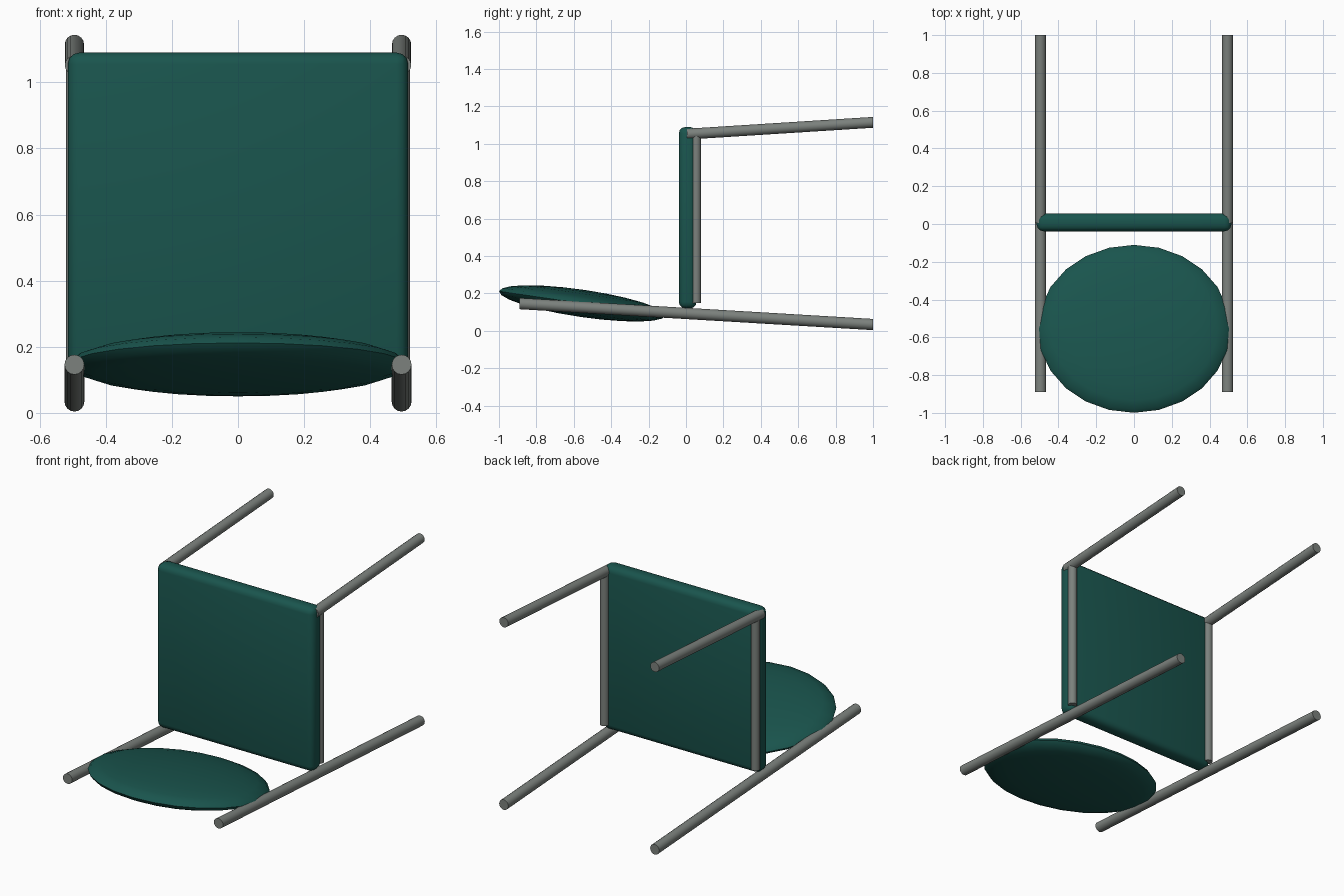
import bpy, bmesh, math
from mathutils import Vector, Matrix

if "Cube" in bpy.data.objects:
    bpy.data.objects.remove(bpy.data.objects["Cube"])


def material(name, rgb):
    m = bpy.data.materials.new(name)
    m.diffuse_color = (*rgb, 1)
    m.use_nodes = True
    m.node_tree.nodes["Principled BSDF"].inputs["Base Color"].default_value = m.diffuse_color
    return m


TEAL = material("teal_fabric", (0.01, 0.09, 0.075))
STEEL = material("steel", (0.2, 0.22, 0.205))


def finish(name, bm, mat, angle=40):
    mesh = bpy.data.meshes.new(name)
    bm.to_mesh(mesh)
    bm.free()
    mesh.materials.append(mat)
    ob = bpy.data.objects.new(name, mesh)
    bpy.context.collection.objects.link(ob)
    bpy.ops.object.select_all(action='DESELECT')
    ob.select_set(True)
    bpy.context.view_layer.objects.active = ob
    bpy.ops.object.shade_smooth_by_angle(angle=math.radians(angle))
    return ob


def tube(name, a, b, r=0.03, r2=None):
    """Round bar from a to b whose ends are cut square to its main axis."""
    a, b = Vector(a), Vector(b)
    d = b - a
    axis = max(range(3), key=lambda i: abs(d[i]))
    bm = bmesh.new()
    rings = []
    for p, rad in ((a, r), (b, r2 or r)):
        ring = []
        for i in range(16):
            t = 2 * math.pi * i / 16
            u, v = rad * math.cos(t), rad * math.sin(t)
            off = (u, 0, v) if axis == 1 else (u, v, 0)
            ring.append(bm.verts.new(p + Vector(off)))
        rings.append(ring)
    for i in range(16):
        j = (i + 1) % 16
        bm.faces.new((rings[0][i], rings[0][j], rings[1][j], rings[1][i]))
    for ring in rings:
        bm.faces.new(ring)
    bmesh.ops.recalc_face_normals(bm, faces=bm.faces)
    return finish(name, bm, STEEL)


# Seat panel: rounded upright slab
bm = bmesh.new()
bmesh.ops.create_cube(bm, size=1, matrix=Matrix.Translation((0, 0.009, 0.605))
                      @ Matrix.Diagonal((1.03, 0.095, 0.97, 1)))
bmesh.ops.bevel(bm, geom=bm.edges[:], offset=0.035, segments=3,
                profile=0.5, affect='EDGES')
finish("seat", bm, TEAL)

# Backrest: flattened tilted ellipsoid
bm = bmesh.new()
bmesh.ops.create_uvsphere(bm, u_segments=24, v_segments=12, radius=1,
                          matrix=Matrix.Translation((0, -0.555, 0.147))
                          @ Matrix.Rotation(math.radians(-8.3), 4, 'X')
                          @ Matrix.Diagonal((0.51, 0.449, 0.073, 1)))
finish("backrest", bm, TEAL)

# Frame, mirrored on both sides
for side, s in (("left", -1), ("right", 1)):
    x = 0.495 * s
    tube(side + "_back_leg", (x, -0.89, 0.146), (x, 1, 0.034))
    tube(side + "_front_leg", (x, 0.005, 1.052), (x, 1, 1.115), r=0.029)
    tube(side + "_seat_rail", (x, 0.055, 0.15), (x, 0.055, 1.05), r=0.025)
